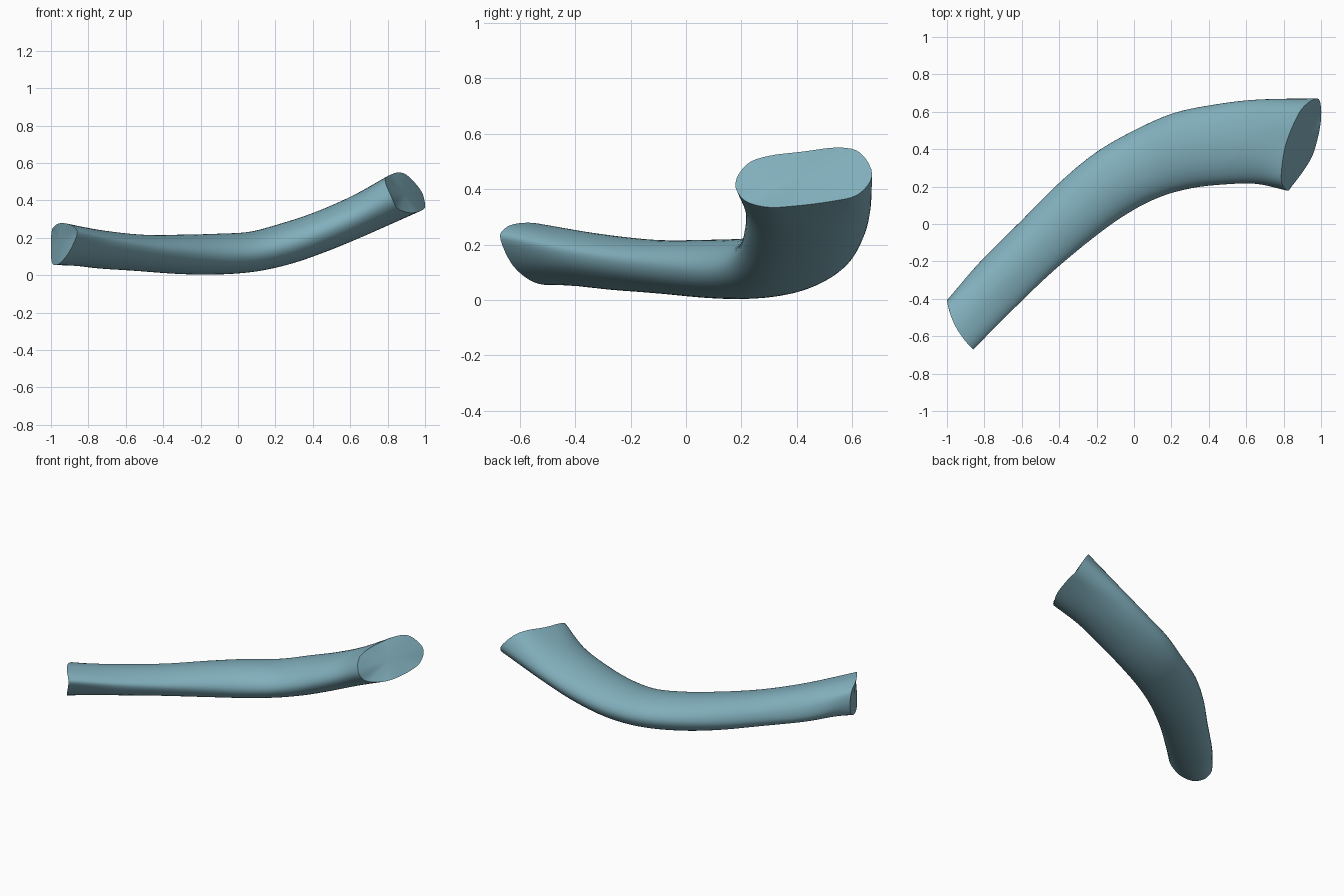
import bpy, bmesh, math
from mathutils import Vector

if "Cube" in bpy.data.objects:
    bpy.data.objects.remove(bpy.data.objects["Cube"])

N = 12          # control points around the section
SUB_RING = 4    # smoothing steps around
SUB_LEN = 6     # smoothing steps along

# stations: back edge x, y, front edge x, y, low z, high z, sideways skew
STATIONS = [
    (-.83, -.21, -.64, -.45, .045, .240, .035),
    (-.60, .02, -.43, -.25, .025, .217, .022),
    (-.40, .22, -.20, -.06, .007, .217, .010),
    (-.20, .385, -.02, .065, .004, .222, .0),
    (.02, .51, .14, .145, .018, .235, .0),
    (.22, .595, .30, .19, .055, .285, .0),
    (.44, .64, .46, .21, .118, .352, .0),
    (.66, .665, .65, .215, .200, .445, .0),
]
# low end outline: fraction from back to front, height
LOW_END = [(1, .22), (.93, .257), (.75, .275), (.5, .278), (.28, .265), (.08, .24),
           (0, .18), (0, .12), (.05, .08), (.22, .055), (.5, .065), (.8, .125)]
# raised end outline
HIGH_END = [(.82, .178, .42), (.79, .22, .49), (.79, .30, .52), (.81, .42, .535),
            (.86, .55, .55), (.91, .63, .53), (.98, .672, .45), (1, .62, .38),
            (.995, .52, .355), (.96, .38, .338), (.91, .29, .335), (.85, .21, .36)]


def catmull(a, b, c, d, t):
    return 0.5 * (2 * b + (c - a) * t + (2 * a - 5 * b + 4 * c - d) * t * t
                  + (3 * b - a - 3 * c + d) * t ** 3)


def low_ring():
    back, front = Vector((-1, -.41, 0)), Vector((-.86, -.67, 0))
    out = Vector((-.88, -.47, 0))
    return [back.lerp(front, s) + out * .1 * s * (1 - s) + Vector((0, 0, z))
            for s, z in LOW_END]


def middle_rings():
    centres = [Vector(((a + c) / 2, (b + d) / 2, (lo + hi) / 2))
               for a, b, c, d, lo, hi, k in STATIONS]
    path = [Vector((-.93, -.54, .165))] + centres + [Vector((.89, .43, .44))]
    rings = []
    for i, (bx, by, fx, fy, lo, hi, skew) in enumerate(STATIONS):
        tangent = (path[i + 2] - path[i]).normalized()
        side = Vector((fx - bx, fy - by, 0)) / 2
        up = tangent.cross(side).normalized()
        if up.z < 0:
            up = -up
        up *= (hi - lo) / 2 * up.z
        ring = []
        for k in range(N):
            ang = 2 * math.pi * k / N
            c, s = math.cos(ang), math.sin(ang)
            lift = skew * c * (1 - max(0, s))
            ring.append(centres[i] + side * c + up * s + Vector((0, 0, lift)))
        rings.append(ring)
    return rings


def refine_ring(ring):
    return [catmull(ring[k - 1], ring[k], ring[(k + 1) % N], ring[(k + 2) % N], j / SUB_RING)
            for k in range(N) for j in range(SUB_RING)]


def refine_length(rings):
    first = [2 * a - b for a, b in zip(rings[0], rings[1])]
    last = [2 * a - b for a, b in zip(rings[-1], rings[-2])]
    ext = [first] + rings + [last]
    out = []
    for i in range(1, len(ext) - 2):
        for j in range(SUB_LEN):
            out.append([catmull(*p, j / SUB_LEN) for p in zip(*ext[i - 1:i + 3])])
    return out + [rings[-1]]


# curved solid tube
rings = [low_ring()] + middle_rings() + [[Vector(p) for p in HIGH_END]]
rings = refine_length([refine_ring(r) for r in rings])
bm = bmesh.new()
loops = [[bm.verts.new(p) for p in r] for r in rings]
M = N * SUB_RING
for a, b in zip(loops, loops[1:]):
    for k in range(M):
        bm.faces.new((a[k], a[(k + 1) % M], b[(k + 1) % M], b[k]))

# cut end faces
for loop in (loops[0], loops[-1]):
    mid = bm.verts.new(sum((v.co for v in loop), Vector()) / M)
    for k in range(M):
        bm.faces.new((loop[k], loop[(k + 1) % M], mid))
bmesh.ops.recalc_face_normals(bm, faces=bm.faces)

mesh = bpy.data.meshes.new("curved_tube")
bm.to_mesh(mesh)
bm.free()
tube = bpy.data.objects.new("curved_tube", mesh)
bpy.context.collection.objects.link(tube)

# single colour
mat = bpy.data.materials.new("dusty_teal")
mat.diffuse_color = (.22, .43, .505, 1)
mat.use_nodes = True
mat.node_tree.nodes["Principled BSDF"].inputs["Base Color"].default_value = mat.diffuse_color
mesh.materials.append(mat)

bpy.context.view_layer.objects.active = tube
tube.select_set(True)
bpy.ops.object.shade_smooth_by_angle(angle=math.radians(40))
